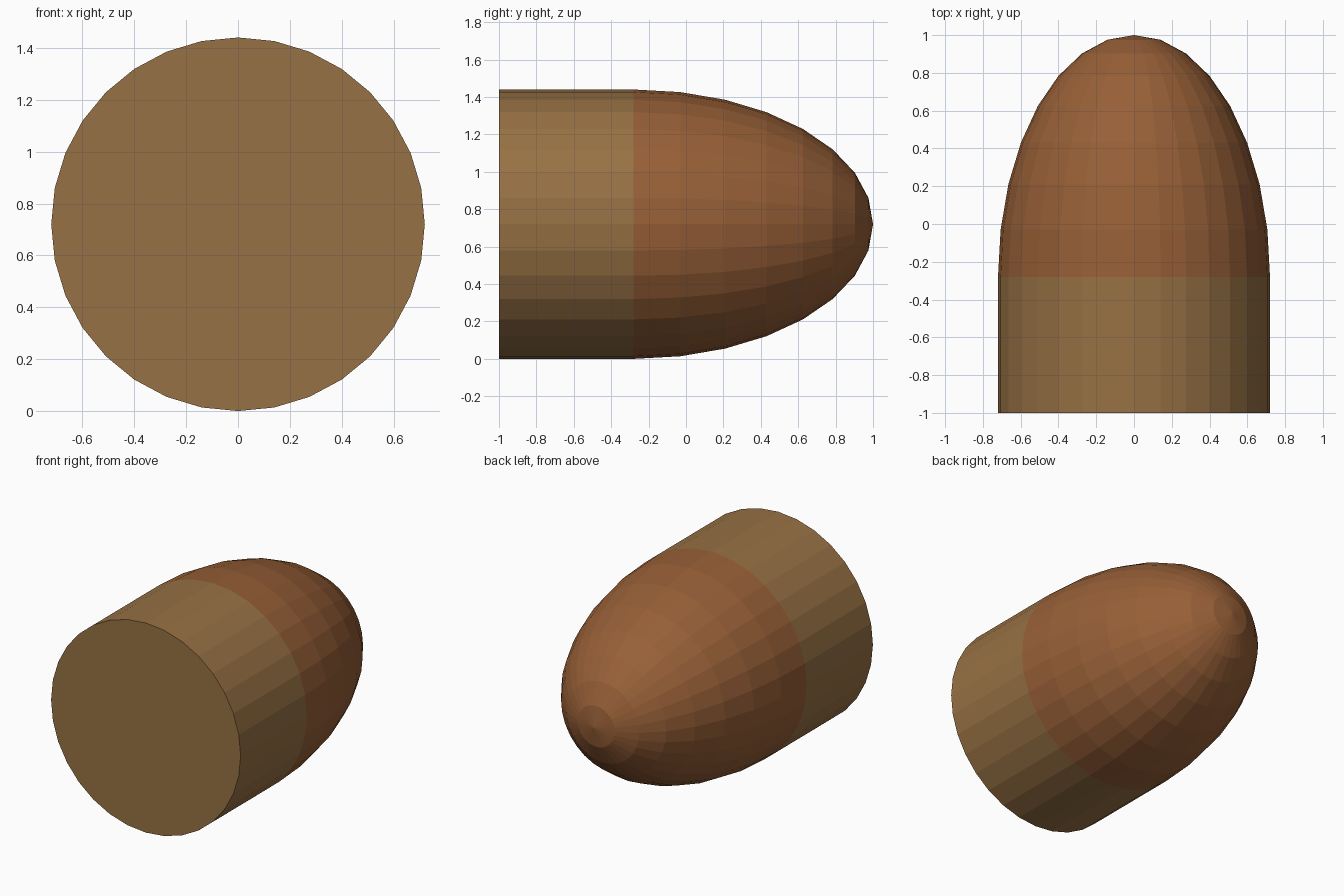
import bpy, bmesh, math

if "Cube" in bpy.data.objects:
    bpy.data.objects.remove(bpy.data.objects["Cube"])

SIDES, RADIUS = 32, 0.72
Y_BACK, Y_JOIN, Y_TIP = -1.0, -0.28, 1.0
STEPS = 8


def lathe(name, profile, color):
    """Revolve (radius, y) points around the y axis; cap the first ring if it starts at radius 0."""
    bm = bmesh.new()
    rings = []
    for r, y in profile:
        if r < 1e-6:
            rings.append([bm.verts.new((0, y, RADIUS))])
        else:
            angles = [2 * math.pi * i / SIDES for i in range(SIDES)]
            rings.append([bm.verts.new((r * math.cos(a), y, RADIUS + r * math.sin(a))) for a in angles])
    for a, b in zip(rings, rings[1:]):
        if len(a) == 1:
            bm.faces.new(b)  # flat end cap
            continue
        for i in range(SIDES):
            j = (i + 1) % SIDES
            bm.faces.new((a[i], a[j], b[0]) if len(b) == 1 else (a[i], a[j], b[j], b[i]))
    loose = [v for v in bm.verts if not v.link_faces]
    bmesh.ops.delete(bm, geom=loose, context='VERTS')
    bmesh.ops.recalc_face_normals(bm, faces=bm.faces)
    mesh = bpy.data.meshes.new(name)
    bm.to_mesh(mesh)
    bm.free()
    obj = bpy.data.objects.new(name, mesh)
    bpy.context.collection.objects.link(obj)
    mat = bpy.data.materials.new(name + "_color")
    mat.diffuse_color = color
    mat.use_nodes = True
    mat.node_tree.nodes["Principled BSDF"].inputs["Base Color"].default_value = mat.diffuse_color
    mesh.materials.append(mat)
    return obj


# Straight casing with flat base
lathe("casing", [(0, Y_BACK), (RADIUS, Y_BACK), (RADIUS, Y_JOIN)], (0.31, 0.165, 0.058, 1))

# Stretched half-sphere nose
nose = []
for k in range(STEPS + 1):
    t = k / STEPS * math.pi / 2
    nose.append((RADIUS * math.cos(t), Y_JOIN + (Y_TIP - Y_JOIN) * math.sin(t)))
lathe("nose", nose, (0.31, 0.115, 0.038, 1))

# Face the open-ended nose outward
for p in bpy.data.objects["nose"].data.polygons:
    p.use_smooth = False
